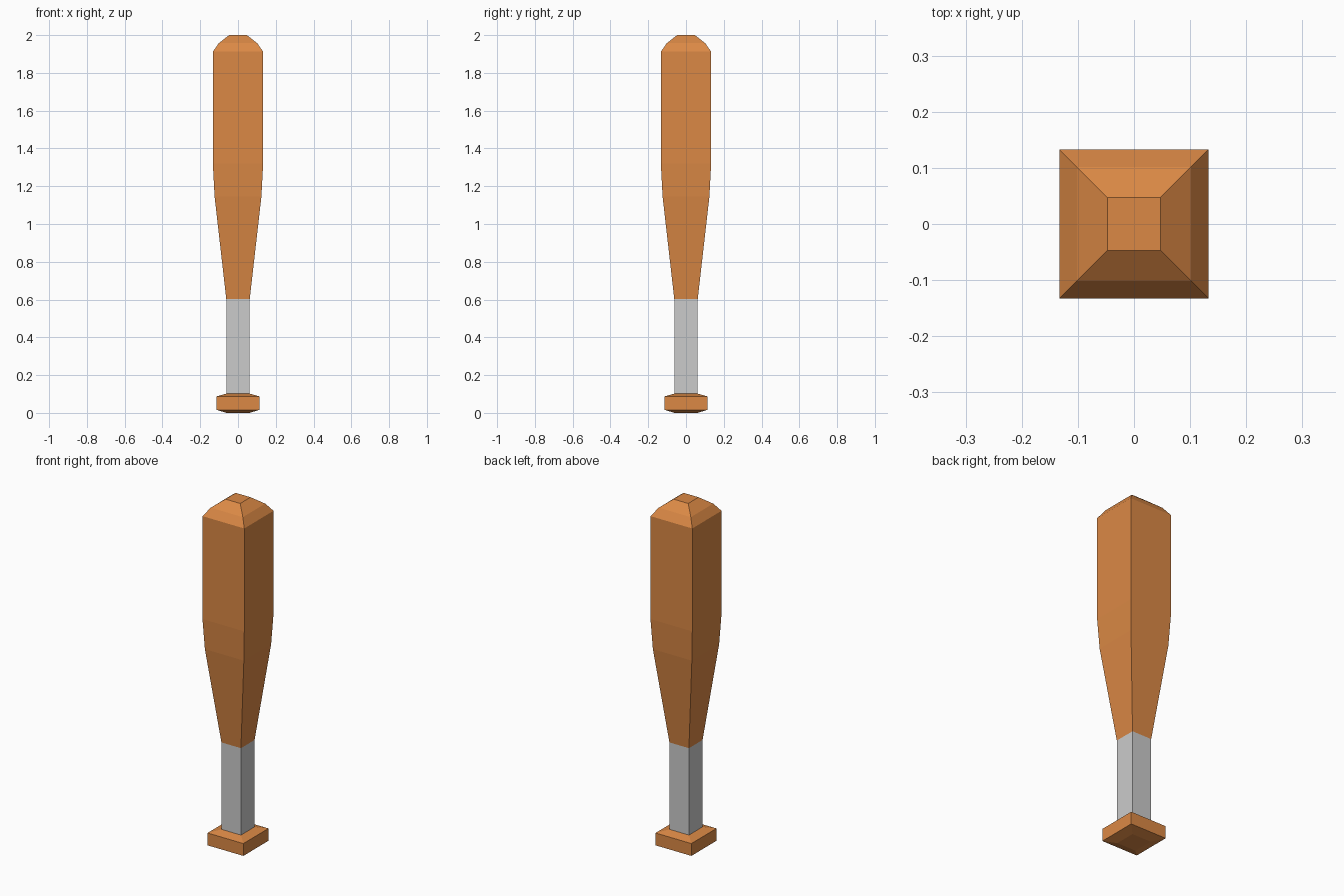
import bpy, bmesh

if "Cube" in bpy.data.objects:
    bpy.data.objects.remove(bpy.data.objects["Cube"])

wood = bpy.data.materials.new("wood")
wood.diffuse_color = (0.71, 0.25, 0.06, 1)
wood.use_nodes = True
wood.node_tree.nodes["Principled BSDF"].inputs["Base Color"].default_value = wood.diffuse_color


def square_loft(name, profile, cap_bottom=False, cap_top=False, mat=None):
    """Skin square rings given as (half width, height)."""
    bm = bmesh.new()
    rings = [[bm.verts.new((sx * h, sy * h, z))
              for sx, sy in ((-1, -1), (1, -1), (1, 1), (-1, 1))]
             for h, z in profile]
    for a, b in zip(rings, rings[1:]):
        for i in range(4):
            j = (i + 1) % 4
            bm.faces.new((a[i], a[j], b[j], b[i]))
    if cap_bottom:
        bm.faces.new(rings[0][::-1])
    if cap_top:
        bm.faces.new(rings[-1])
    mesh = bpy.data.meshes.new(name)
    bm.to_mesh(mesh)
    bm.free()
    if mat:
        mesh.materials.append(mat)
    obj = bpy.data.objects.new(name, mesh)
    bpy.context.collection.objects.link(obj)
    return obj


# Bevelled end knob
square_loft("knob", [(0.06, 0), (0.114, 0.016), (0.114, 0.087), (0.062, 0.102)],
            cap_bottom=True, mat=wood)

# Plain grey grip
square_loft("grip", [(0.062, 0.102), (0.062, 0.602)])

# Tapered barrel with a faceted tip
square_loft("barrel", [(0.062, 0.602), (0.124, 1.146), (0.133, 1.32),
                       (0.133, 1.912), (0.102, 1.957), (0.047, 2.0)],
            cap_top=True, mat=wood)
